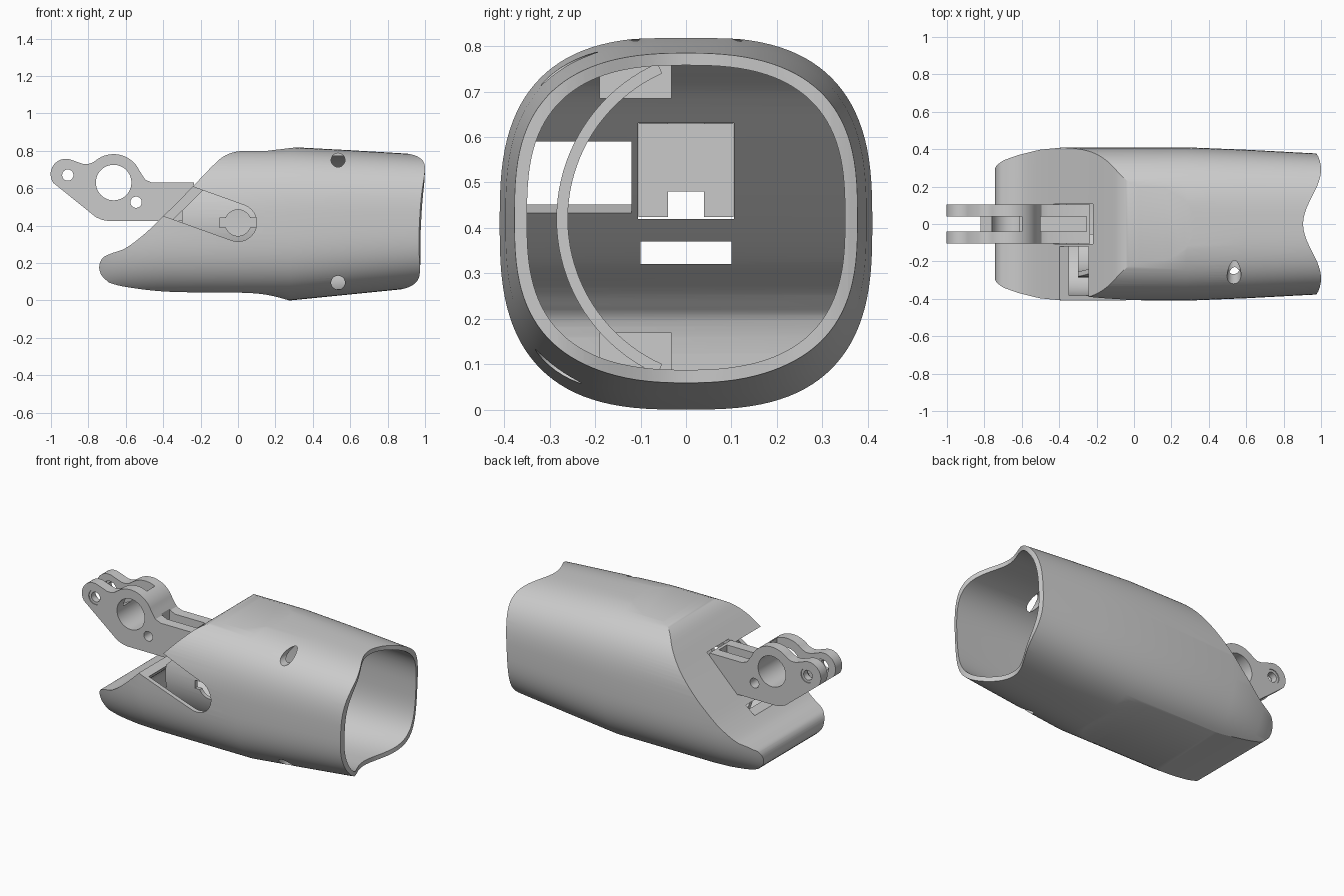
import bpy, bmesh
from math import sin, cos, pi, radians

if "Cube" in bpy.data.objects:
    bpy.data.objects.remove(bpy.data.objects["Cube"])


def make(name, bm):
    bmesh.ops.recalc_face_normals(bm, faces=bm.faces[:])
    me = bpy.data.meshes.new(name)
    bm.to_mesh(me)
    bm.free()
    ob = bpy.data.objects.new(name, me)
    bpy.context.collection.objects.link(ob)
    return ob


def skin(name, rings):
    bm = bmesh.new()
    vs = [[bm.verts.new(p) for p in r] for r in rings]
    n = len(vs[0])
    for a, b in zip(vs, vs[1:]):
        for i in range(n):
            bm.faces.new((a[i], a[(i + 1) % n], b[(i + 1) % n], b[i]))
    bm.faces.new(vs[0])
    bm.faces.new(vs[-1])
    return make(name, bm)


def prism(name, pts, axis, a, b):
    place = {'x': lambda p, t: (t, p[0], p[1]),
             'y': lambda p, t: (p[0], t, p[1]),
             'z': lambda p, t: (p[0], p[1], t)}[axis]
    return skin(name, [[place(p, t) for p in pts] for t in (a, b)])


def arc(cx, cz, r, a0, a1, n=24):
    return [(cx + r * cos(radians(a0 + (a1 - a0) * i / n)),
             cz + r * sin(radians(a0 + (a1 - a0) * i / n))) for i in range(n + 1)]


def rod(x, z, r, a, b):
    return prism("cutter", arc(x, z, r, 0, 360 - 7.5, 47), 'y', a, b)


def box(name, x0, x1, y0, y1, z0, z1):
    return prism(name, [(x0, y0), (x1, y0), (x1, y1), (x0, y1)], 'z', z0, z1)


def smooth(p, n=6):
    # Catmull-Rom through the points
    q = [p[0]] + p + [p[-1]]
    out = []
    for a, b, c, d in zip(q, q[1:], q[2:], q[3:]):
        for k in range(n):
            t = k / n
            out.append(tuple(0.5 * (2 * b[i] + (c[i] - a[i]) * t
                       + (2 * a[i] - 5 * b[i] + 4 * c[i] - d[i]) * t * t
                       + (3 * b[i] - a[i] - 3 * c[i] + d[i]) * t ** 3) for i in (0, 1)))
    return out + [p[-1]]


def boolean(ob, cutter, op='DIFFERENCE', keep=False):
    m = ob.modifiers.new("bool", 'BOOLEAN')
    m.operation, m.solver, m.object = op, 'EXACT', cutter
    dg = bpy.context.evaluated_depsgraph_get()
    me = bpy.data.meshes.new_from_object(ob.evaluated_get(dg))
    ob.modifiers.clear()
    ob.data = me
    if not keep:
        bpy.data.objects.remove(cutter)


def loft(name, sections, e=2.8, n=112):
    rings = []
    for x, a, zb, zt in sections:
        ring = []
        for i in range(n):
            c, s = cos(2 * pi * i / n), sin(2 * pi * i / n)
            f = lambda v: (1 if v > 0 else -1) * abs(v) ** (2 / e)
            ring.append((x, a * f(c), (zb + zt) / 2 + (zt - zb) / 2 * f(s)))
        rings.append(ring)
    return skin(name, rings)


# Outer sleeve body, trimmed to the side profile with the sloping palm
shell = loft("sleeve_shell", [(-.78, .29, 0, .82), (-.74, .325, 0, .82), (-.7, .35, 0, .82),
             (-.62, .375, 0, .82), (-.5, .398, 0, .82), (-.38, .409, 0, .82), (.28, .41, 0, .82),
             (.6, .397, .032, .803), (.9, .381, .062, .785), (1.06, .373, .08, .775)])
palm = smooth([(-.69, .095), (-.73, .135), (-.742, .18), (-.725, .225), (-.68, .25), (-.6, .28),
               (-.5, .355), (-.4, .45), (-.25, .6), (-.15, .705), (-.08, .768), (-.01, .795),
               (.05, .798)])
under = smooth([(.28, -.002), (.17, .027), (.05, .04), (-.15, .042), (-.4, .048),
                (-.6, .072), (-.69, .095)])
side = palm + [(.15, .799), (.3, .817), (1.2, .83), (1.2, -.01)] + under[:-1]
boolean(shell, prism("cutter", side, 'y', -.6, .6), 'INTERSECT')

# Hollow interior that ends at the palm wall
cavity = loft("cutter", [(-.65, .34, .085, .768), (-.4, .381, .072, .768), (.05, .383, .066, .768),
              (.3, .383, .04, .782), (.9, .354, .09, .758), (1.2, .338, .11, .745)])
inside = smooth([(-.6, -.1), (-.6, .16), (-.56, .24), (-.46, .325), (-.36, .42), (-.2, .58),
                 (-.08, .7), (0, .76), (.1, .85)]) + [(1.3, .85), (1.3, -.1)]
inside_cut = prism("cutter", inside, 'y', -.6, .6)
boolean(cavity, inside_cut, 'INTERSECT', keep=True)
boolean(shell, cavity)

# Wavy open end, slightly tilted
ys = [-.6 + i * 1.2 / 64 for i in range(65)]
wave = prism("cutter", [(.95 - .05 * cos(pi * max(-.45, min(.45, y)) / .3), y) for y in ys]
             + [(1.4, .6), (1.4, -.6)], 'z', -.2, 1.1)
for v in wave.data.vertices:
    v.co.x += .05 * (v.co.z - .7)
boolean(shell, wave)

# Thumb slot, strap holes, tendon slot and finger pocket
slot = arc(.0, .415, .1, -109, 71) + [(-.58, .729), (-.645, .54)]
boolean(shell, prism("cutter", slot, 'y', -.6, -.12))
for z in (.75, .095):
    boolean(shell, rod(.535, z, .037, -.6, -.05))
boolean(shell, box("cutter", -.62, -.3, -.1, .1, .32, .37))
boolean(shell, box("cutter", -.6, -.15, -.106, .106, .42, .632))

# Curved thumb socket wall inside the slot
wall = arc(.09, .42, .375, 114, 246, 40) + arc(.09, .42, .35, 246, 114, 40)
socket = prism("thumb_socket", wall, 'x', -.3, .12)
boolean(socket, inside_cut, 'INTERSECT')
boolean(socket, rod(0, .415, .07, -.4, -.1))
boolean(socket, box("cutter", -.098, .098, -.4, -.1, .39, .44))

# Brackets joining the socket to the sleeve
brackets = [box("socket_bracket_top", -.0, .1, -.19, -.032, .685, .765),
            box("socket_bracket_bottom", -.0, .1, -.19, -.032, .085, .17)]

# Finger link with hub and forked tip
outline = (arc(-.92, .675, .082, 65, 215) + [(-.76, .445), (-.725, .43), (-.69, .424),
           (-.24, .424), (-.235, .63), (-.46, .63), (-.495, .645), (-.515, .675)]
           + arc(-.665, .63, .152, 25, 128) + [(-.775, .738), (-.8, .729), (-.83, .73)])
finger = prism("finger_link", outline, 'y', -.105, .105)
for x, z, r in ((-.665, .63, .095), (-.91, .67, .045), (-.545, .525, .03)):
    boolean(finger, rod(x, z, r, -.3, .3))
fork = [(-1.1, .9), (-.6, .9), (-.6, .72), (-.82, .6), (-.82, .3), (-1.1, .3)]
boolean(finger, prism("cutter", fork, 'y', -.04, .04))
boolean(finger, box("cutter", -.5, -.255, -.04, .04, .555, .8))
boolean(finger, box("cutter", -1.1, -.1, -.04, .04, .3, .48))

# Raised rims around the tip pin holes
rims = []
for s in (-1, 1):
    rim = rod(-.91, .67, .045, s * .06, s * .1)
    rim.name = "pin_rim"
    boolean(rim, rod(-.91, .67, .03, -.3, .3))
    rims.append(rim)

# Smooth shading with crisp edges
for ob in [shell, socket, finger] + brackets + rims:
    bpy.ops.object.select_all(action='DESELECT')
    ob.select_set(True)
    bpy.context.view_layer.objects.active = ob
    bpy.ops.object.shade_smooth_by_angle(angle=radians(28))
